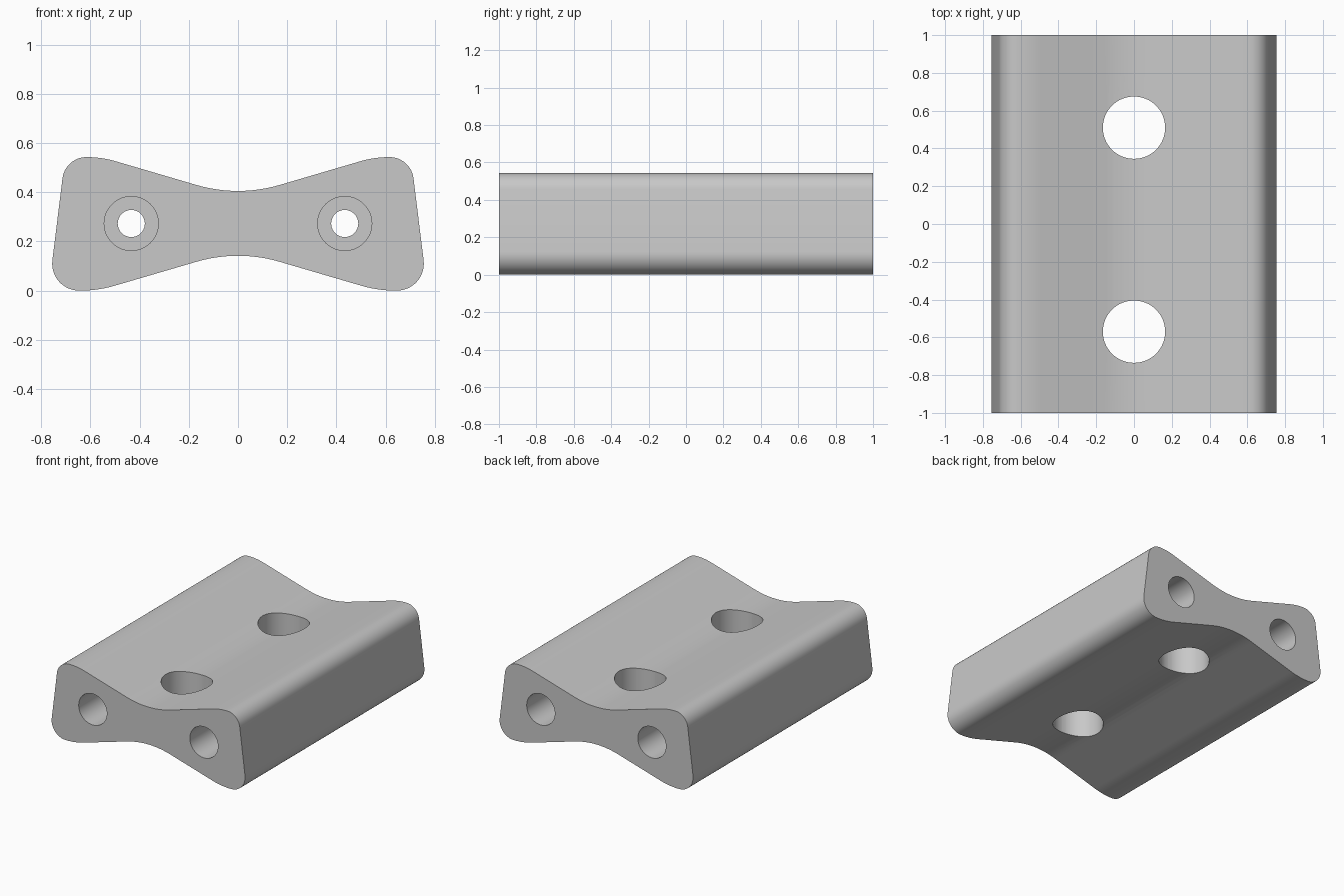
import bpy, bmesh, math
from mathutils import Vector, Matrix

if "Cube" in bpy.data.objects:
    bpy.data.objects.remove(bpy.data.objects["Cube"])

grey = bpy.data.materials.new("light grey")
grey.diffuse_color = (0.58, 0.58, 0.58, 1)
grey.use_nodes = True
grey.node_tree.nodes["Principled BSDF"].inputs["Base Color"].default_value = grey.diffuse_color


def make_object(name, bm):
    bmesh.ops.recalc_face_normals(bm, faces=bm.faces)
    mesh = bpy.data.meshes.new(name)
    bm.to_mesh(mesh)
    bm.free()
    mesh.materials.append(grey)
    obj = bpy.data.objects.new(name, mesh)
    bpy.context.collection.objects.link(obj)
    return obj


def fillet(prev, corner, nxt, radius, steps):
    """Points of a tangent arc rounding one corner."""
    p, c, n = Vector(prev), Vector(corner), Vector(nxt)
    a, b = (p - c).normalized(), (n - c).normalized()
    half = a.angle(b) / 2
    centre = c + (a + b).normalized() * radius / math.sin(half)
    start = c + a * radius / math.tan(half) - centre
    end = c + b * radius / math.tan(half) - centre
    turn = start.angle_signed(end)
    return [centre + Matrix.Rotation(-turn * i / steps, 2) @ start
            for i in range(steps + 1)]


# Bow-tie cross-section: right-hand corners (x, z, radius), mirrored to the left
right = [(0.57, 0.0, 0.5), (0.77, 0.0, 0.11), (0.703, 0.543, 0.098), (0.555, 0.543, 0.42)]
left = [(-x, z, r) for x, z, r in reversed(right)]
corners = [(0, 0.167, 0.6)] + right + [(0, 0.38, 0.6)] + left
outline = []
for i, (x, z, r) in enumerate(corners):
    before, after = corners[i - 1], corners[(i + 1) % len(corners)]
    outline += fillet(before[:2], (x, z), after[:2], r, 12)

# Block extruded along y
bm = bmesh.new()
face = bm.faces.new([bm.verts.new((p.x, -1, p.y)) for p in outline])
ext = bmesh.ops.extrude_face_region(bm, geom=[face])
bmesh.ops.translate(bm, vec=(0, 2, 0),
                    verts=[v for v in ext["geom"] if isinstance(v, bmesh.types.BMVert)])
block = make_object("drilled_block", bm)


def lathe_cutter(name, steps, matrix, sides=64):
    """Solid of revolution about local z from (radius, height) steps."""
    bm = bmesh.new()
    rings = [[bm.verts.new((r * math.cos(k * math.tau / sides),
                            r * math.sin(k * math.tau / sides), h))
              for k in range(sides)] for r, h in steps]
    for a, b in zip(rings, rings[1:]):
        for k in range(sides):
            j = (k + 1) % sides
            bm.faces.new((a[k], a[j], b[j], b[k]))
    bm.faces.new(rings[0])
    bm.faces.new(rings[-1])
    bm.transform(matrix)
    obj = make_object(name, bm)
    obj.hide_render = True
    return obj


cutters = []
# Two vertical through holes
for y in (0.51, -0.57):
    cutters.append(lathe_cutter("vertical_hole", [(0.165, -0.2), (0.165, 0.8)],
                                Matrix.Translation((0, y, 0))))
# Two lengthwise stepped bores, wide at both ends
bore = [(0.11, -1.2), (0.11, -0.5), (0.055, -0.5), (0.055, 0.5), (0.11, 0.5), (0.11, 1.2)]
for x in (-0.434, 0.434):
    cutters.append(lathe_cutter("lengthwise_bore", bore,
                                Matrix.Translation((x, 0, 0.273))
                                @ Matrix.Rotation(math.pi / 2, 4, 'X')))

bpy.context.view_layer.objects.active = block
block.select_set(True)
for cutter in cutters:
    mod = block.modifiers.new("cut", 'BOOLEAN')
    mod.operation = 'DIFFERENCE'
    mod.solver = 'EXACT'
    mod.object = cutter
    bpy.ops.object.modifier_apply(modifier=mod.name)
    bpy.data.objects.remove(cutter)

bpy.ops.object.shade_smooth_by_angle(angle=math.radians(30))
